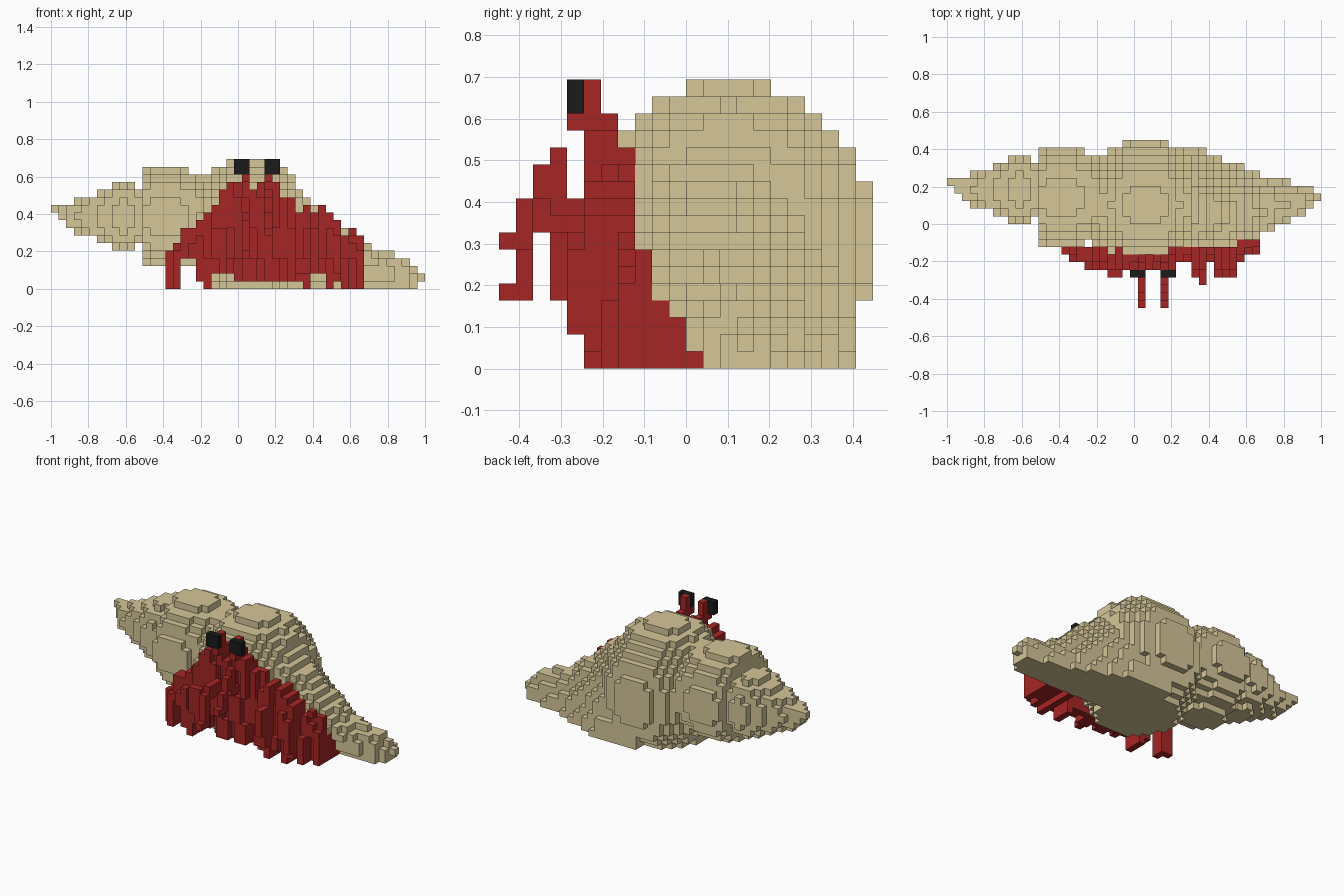
import bpy
import bmesh

CELL = 2 / 49
ORIGIN = (-1.0, -11 * CELL, 0.0)

cube = bpy.data.objects.get("Cube")
if cube:
    bpy.data.objects.remove(cube, do_unlink=True)


def material(name, rgb):
    mat = bpy.data.materials.new(name)
    mat.use_nodes = True
    color = (*rgb, 1.0)
    mat.diffuse_color = color
    mat.node_tree.nodes["Principled BSDF"].inputs["Base Color"].default_value = color
    return mat


def block_object(name, cells, mat):
    """Turn a set of grid cells into one outer skin with flat faces."""
    bm = bmesh.new()
    corners = {}

    def corner(p):
        if p not in corners:
            corners[p] = bm.verts.new([o + CELL * c for o, c in zip(ORIGIN, p)])
        return corners[p]

    for cell in sorted(cells):
        for axis in range(3):
            u, v = (axis + 1) % 3, (axis + 2) % 3
            for side in (0, 1):
                neighbour = list(cell)
                neighbour[axis] += 2 * side - 1
                if tuple(neighbour) in cells:
                    continue
                ring = []
                for du, dv in ((0, 0), (1, 0), (1, 1), (0, 1)):
                    p = list(cell)
                    p[axis] += side
                    p[u] += du
                    p[v] += dv
                    ring.append(corner(tuple(p)))
                bm.faces.new(ring if side else ring[::-1])
    mesh = bpy.data.meshes.new(name)
    bm.to_mesh(mesh)
    bm.free()
    mesh.materials.append(mat)
    obj = bpy.data.objects.new(name, mesh)
    bpy.context.collection.objects.link(obj)
    return obj


def box(xs, ys, zs):
    """Cells of a box, each range inclusive."""
    return {(x, y, z)
            for x in range(xs[0], xs[1] + 1)
            for y in range(ys[0], ys[1] + 1)
            for z in range(zs[0], zs[1] + 1)}


GRID = box((0, 48), (0, 21), (0, 16))


def ellipsoid(center, radii):
    return {c for c in GRID
            if sum(((a + 0.5 - m) / r) ** 2
                   for a, m, r in zip(c, center, radii)) <= 1}


def tapered(sections, front_power=2, back_power=2):
    """Rounded sections along x: (column, front, back, bottom, top)."""
    cells = set()
    for a, b in zip(sections, sections[1:]):
        for x, y, z in GRID:
            if a[0] <= x <= b[0]:
                t = (x - a[0]) / (b[0] - a[0])
                front, back, bottom, top = [p + (q - p) * t
                                            for p, q in zip(a[1:], b[1:])]
                dy = (2 * y + 1 - front - back) / (back - front)
                dz = (2 * z + 1 - bottom - top) / (top - bottom)
                power = front_power if dy < 0 else back_power
                if abs(dy) ** power + abs(dz) ** power <= 1:
                    cells.add((x, y, z))
    return cells


# Spiral shell: round whorls growing towards the opening, with creased seams
small_whorl = {c for c in ellipsoid((9.5, 15.5, 9.5), (4, 4.6, 4.6)) if c[0] < 12}
middle_whorl = {c for c in ellipsoid((15, 14.5, 9.5), (8.3, 6.6, 6.6)) if c[0] > 11}
body_whorl = {c for c in ellipsoid((26, 13.5, 7.5), (8.3, 8.8, 9.58)) if c[1] > 6}

# Pointed spire tip
spire = tapered([(0, 16, 17, 10, 11), (1, 15, 17, 9, 11), (2, 14, 17, 8, 11),
                 (4, 13, 18, 7, 12), (7, 12, 19, 6, 13)])

# Long half-cone lip lying on the ground, undercut along its front edge
lip = tapered([(26, 6.5, 21, -14, 14), (32, 6.5, 21, -13, 13),
               (36, 6.8, 19.4, -10, 10), (39, 7.8, 18.2, -7.5, 7.5),
               (41, 8.3, 17.5, -5.6, 5.6), (43, 10.3, 17, -4.6, 4.6),
               (46, 12, 16, -4.4, 4.4), (47, 13, 16, -3, 3), (48, 14, 15, 1, 2)],
              front_power=2.4, back_power=1.5)
lip = {c for c in lip if c[1] + 0.75 * c[2] >= 11.6}

shell = small_whorl | middle_whorl | body_whorl | spire | lip

# Crab body and legs: ridged columns with a top, bottom and front each
FIRST = 15
TOPS = [5, 6, 8, 8, 9, 10, 11, 13, 14, 14, 14, 13, 14, 14, 14, 12, 12, 10,
        11, 10, 11, 10, 9, 7, 8, 7]
BOTTOMS = [0, 0, 4, 4, 1, 0, 2, 2, 2] + [1] * 9 + [0, 2, 2, 0, 1, 0, 0, 0]
FRONTS = [6, 6, 5, 5, 5, 5, 4, 4] + [5] * 7 + [6, 6, 4, 3, 6, 4, 4, 4, 6, 7, 7]
FOOT_BACKS = [12, 11, 11, 10]

crab = set()
for n, (top, bottom, front) in enumerate(zip(TOPS, BOTTOMS, FRONTS)):
    x = n + FIRST
    for z in range(bottom, top):
        start = front
        if z > 0.7 * top and not 23 <= x <= 30:
            start = max(front + 1, 5)
        elif (x + z // 4) % 3 == 0:
            start = front + 1
        if z < 2:
            start = max(start, 5)
        end = 7 if z > 12 else 8 if z > 6 or x < 38 else 9
        # Feet sweep backwards under the shell
        if z < 4 and x > 35:
            end = FOOT_BACKS[z]
        crab |= box((x, x), (min(start, end - 1), end - 1), (z, z))

# Eyes on short stalks
eyes = set()
for stalk, eye in ((25, 24), (28, 28)):
    crab |= box((stalk, stalk), (5, 6), (13, 14))
    crab |= box((stalk, stalk), (5, 5), (15, 16))
    crab |= box((stalk, stalk), (4, 4), (14, 14))
    eyes |= box((eye, eye + 1), (4, 4), (15, 16))

# Feelers arch forward from the face, one held higher than the other
UPPER = {4: (9, 9), 3: (9, 12), 2: (10, 11), 1: (7, 9), 0: (7, 7)}
LOWER = {4: (8, 9), 3: (8, 9), 2: (8, 9), 1: (4, 8), 0: (4, 4)}
feelers = set()
for x, path in ((28, UPPER), (25, LOWER)):
    for y, rise in path.items():
        feelers |= box((x, x), (y, y), rise)

sand = material("sand shell", (0.67, 0.57, 0.315))
red = material("dark red", (0.38, 0.019, 0.019))
black = material("eye black", (0.011, 0.011, 0.011))

block_object("shell", shell - crab, sand)
block_object("crab_body_and_legs", crab - feelers, red)
block_object("feelers", feelers, red)
block_object("eyes", eyes, black)
